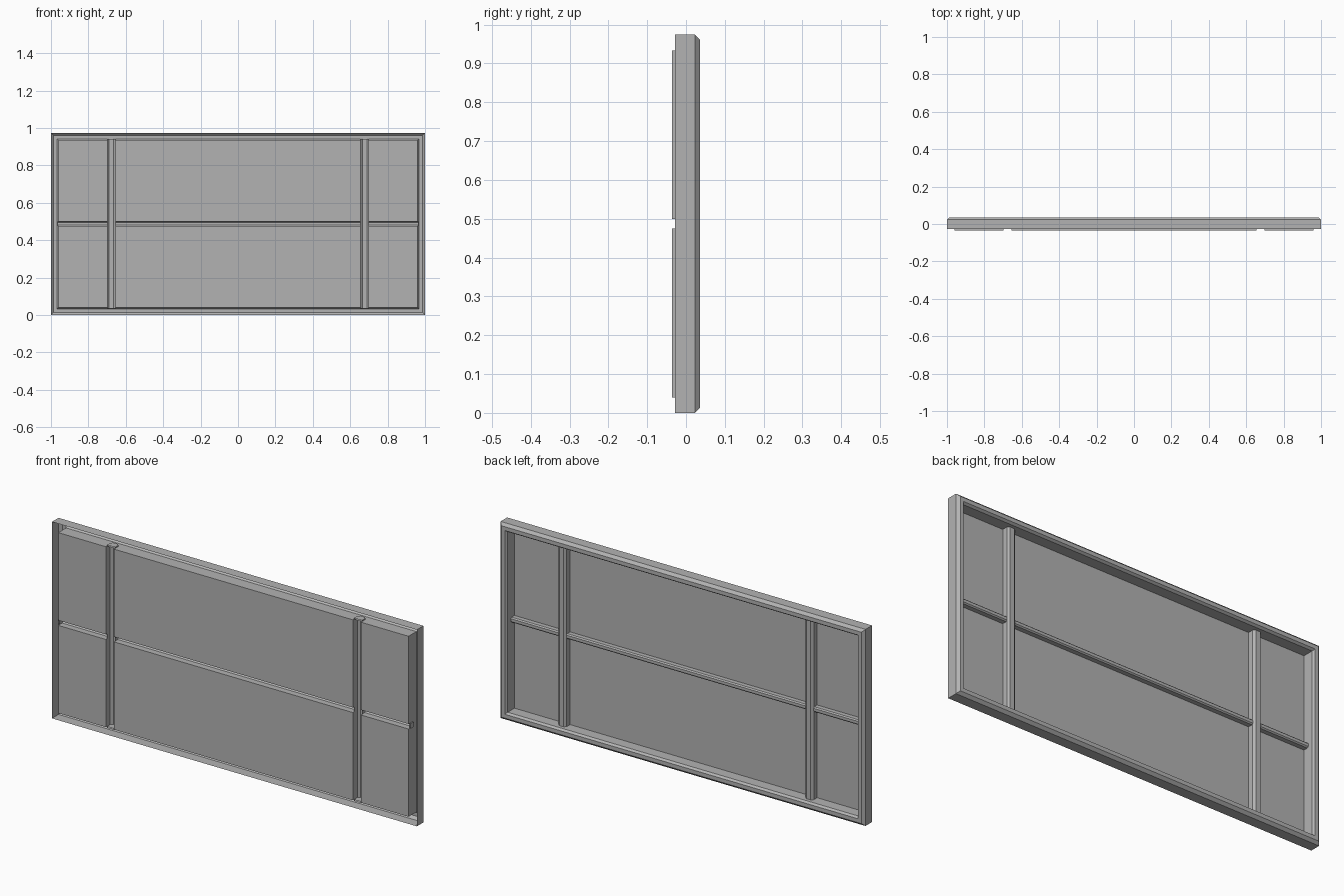
import bpy, bmesh

cube = bpy.data.objects.get("Cube")
if cube:
    bpy.data.objects.remove(cube, do_unlink=True)

HEIGHT = 0.974
FRONT, RIM = -0.036, -0.028      # glazing front, open edge of the frame
BORDER = 0.04                    # width of the frame

grey = bpy.data.materials.new("window_grey")
grey.use_nodes = True
grey.diffuse_color = (0.45, 0.45, 0.45, 1)
grey.node_tree.nodes["Principled BSDF"].inputs["Base Color"].default_value = (0.45, 0.45, 0.45, 1)


def finish(bm, name):
    mesh = bpy.data.meshes.new(name)
    bm.to_mesh(mesh)
    bm.free()
    mesh.materials.append(grey)
    obj = bpy.data.objects.new(name, mesh)
    bpy.context.collection.objects.link(obj)
    return obj


def loft(bm, rings, close_ring):
    """Bridge rings of vertices with quads."""
    rings = [[bm.verts.new(p) for p in ring] for ring in rings]
    count = len(rings[0])
    for a, b in zip(rings, rings[1:]):
        for i in range(count if close_ring else count - 1):
            j = (i + 1) % count
            bm.faces.new((a[i], a[j], b[j], b[i]))
    return rings


# Hollow frame, open at the front, with chamfered back edges
def frame():
    profile = [(0, RIM), (0, 0.023), (0.013, 0.036), (0.032, 0.036),
               (BORDER, 0.025), (BORDER, RIM)]
    bm = bmesh.new()
    rings = []
    for inset, y in profile:
        x, low, high = 1 - inset, inset, HEIGHT - inset
        rings.append([(-x, y, low), (x, y, low), (x, y, high), (-x, y, high)])
    loft(bm, rings, True)
    finish(bm, "outer_frame")


# Hollow glazing bar, open at the front, with chamfered back and closed ends
def bar(name, centre, half, start, end, depth, upright):
    bevel = half * 0.45
    section = [(-half, RIM), (-half, depth - bevel), (-half + bevel, depth),
               (half - bevel, depth), (half, depth - bevel), (half, RIM)]
    bm = bmesh.new()
    rings = []
    for along in (start, end):
        rings.append([(centre + s, y, along) if upright else (along, y, centre + s)
                      for s, y in section])
    for ring in loft(bm, rings, False):
        bm.faces.new(ring)
    bmesh.ops.recalc_face_normals(bm, faces=bm.faces)
    # The open channel must face outward on its back strip
    back = max(bm.faces, key=lambda f: f.calc_center_median().y)
    if back.normal.y < 0:
        bmesh.ops.reverse_faces(bm, faces=bm.faces)
    finish(bm, name)


# Thin pane
def pane(name, x0, x1, z0, z1):
    bm = bmesh.new()
    bmesh.ops.create_cube(bm, size=1)
    for v in bm.verts:
        v.co = (x1 if v.co.x > 0 else x0,
                RIM if v.co.y > 0 else FRONT,
                z1 if v.co.z > 0 else z0)
    finish(bm, name)


frame()

MID, BAR_X = HEIGHT / 2, 0.677
UPRIGHT, CROSS = 0.022, 0.0125   # half widths of the bars
over = 0.006                     # bar ends run through the frame wall
inner = 1 - BORDER

for side, sign in (("left", 1), ("right", -1)):
    bar(side + "_upright_bar", sign * BAR_X, UPRIGHT, BORDER - over,
        HEIGHT - BORDER + over, 0.008, True)

columns = [("right", -inner, -BAR_X - UPRIGHT),
           ("middle", -BAR_X + UPRIGHT, BAR_X - UPRIGHT),
           ("left", BAR_X + UPRIGHT, inner)]
rows = [("lower", BORDER, MID - CROSS), ("upper", MID + CROSS, HEIGHT - BORDER)]
for column, x0, x1 in columns:
    start = x0 - over if column == "right" else x0
    end = x1 + over if column == "left" else x1
    bar(column + "_cross_bar", MID, CROSS, start, end, 0.0, False)
    for row, z0, z1 in rows:
        pane(row + "_" + column + "_pane", x0, x1, z0, z1)
